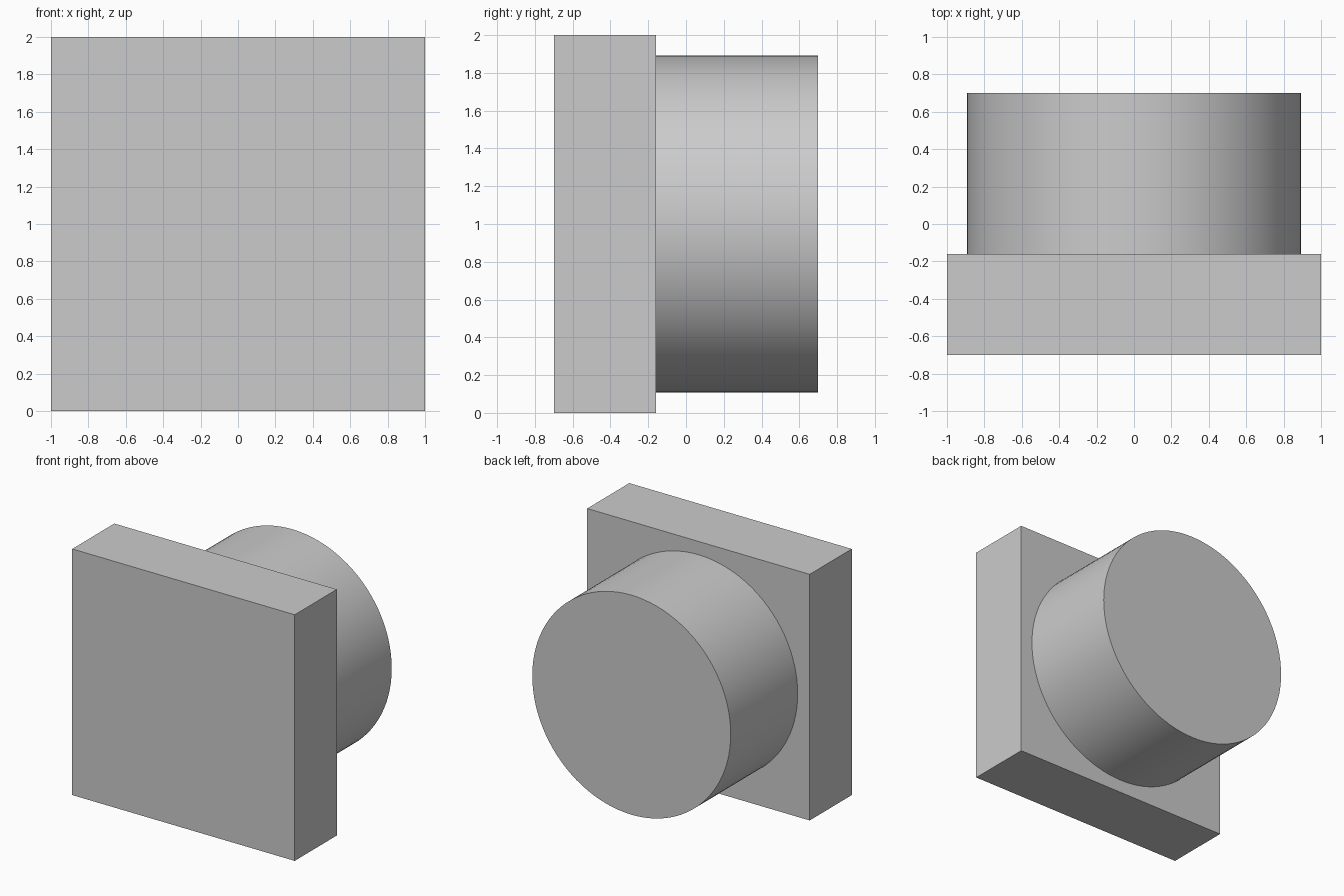
import bpy
import math

default_cube = bpy.data.objects.get("Cube")
if default_cube:
    bpy.data.objects.remove(default_cube, do_unlink=True)

# One plain grey for the whole model
GREY = (0.6, 0.6, 0.6, 1.0)
grey = bpy.data.materials.new("light_grey")
grey.use_nodes = True
grey.diffuse_color = GREY
grey.node_tree.nodes["Principled BSDF"].inputs["Base Color"].default_value = GREY

FRONT, JOIN, BACK = -0.70, -0.16, 0.70
MID_Z = 1.0


def finish(obj, name):
    obj.name = name
    obj.data.name = name
    obj.data.materials.append(grey)


# Square front plate
bpy.ops.mesh.primitive_cube_add(size=1, location=(0, (FRONT + JOIN) / 2, MID_Z))
plate = bpy.context.object
plate.scale = (2, JOIN - FRONT, 2)
bpy.ops.object.transform_apply(location=False, rotation=False, scale=True)
finish(plate, "square_plate")

# Round boss behind the plate
bpy.ops.mesh.primitive_cylinder_add(
    vertices=96, radius=0.892, depth=BACK - JOIN,
    location=(0, (JOIN + BACK) / 2, MID_Z), rotation=(math.pi / 2, 0, 0))
boss = bpy.context.object
finish(boss, "round_boss")
bpy.ops.object.shade_smooth_by_angle(angle=math.radians(30))
